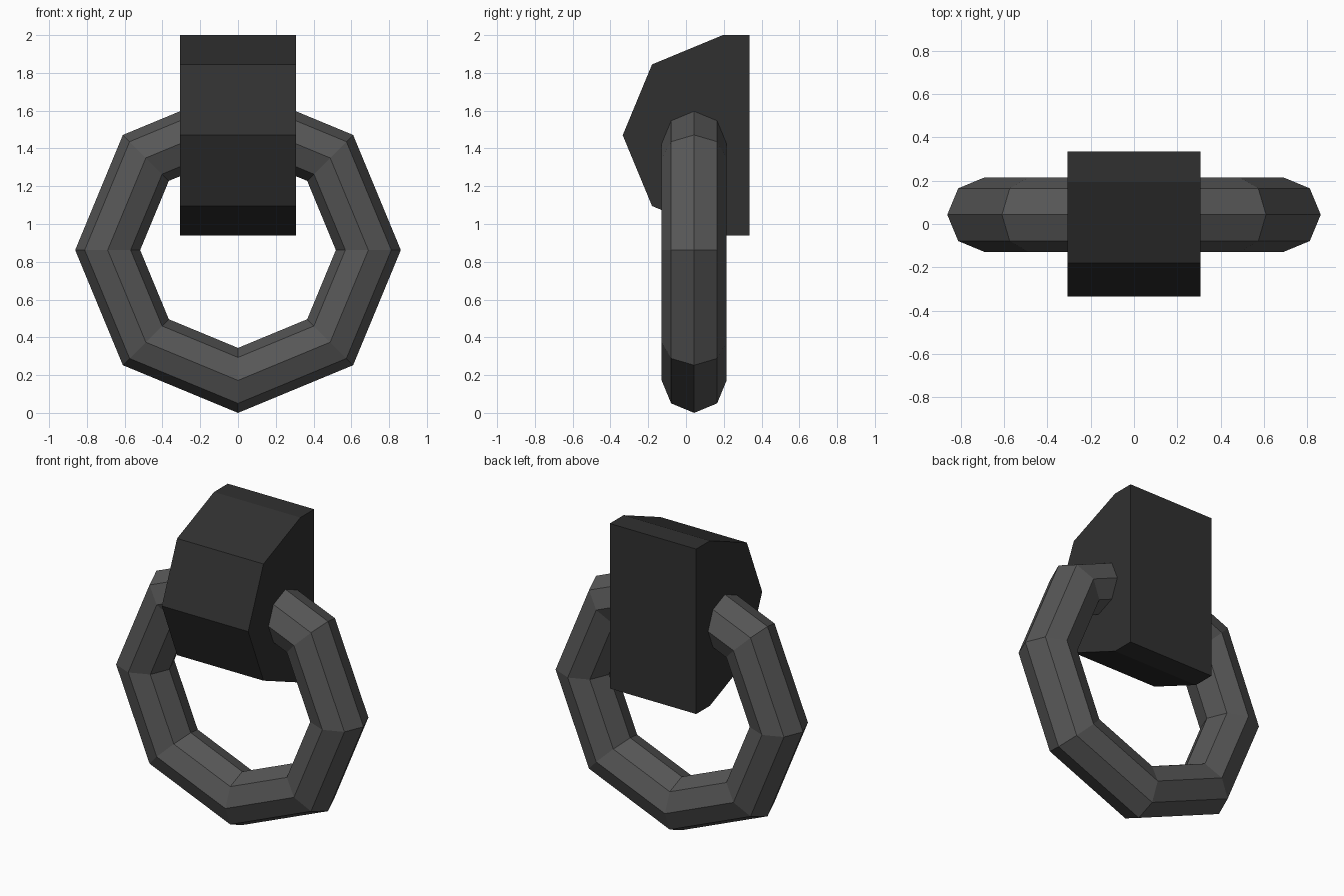
import bpy, bmesh, math

if "Cube" in bpy.data.objects:
    bpy.data.objects.remove(bpy.data.objects["Cube"])


def material(name, value):
    m = bpy.data.materials.new(name)
    m.diffuse_color = (value, value, value, 1)
    m.use_nodes = True
    m.node_tree.nodes["Principled BSDF"].inputs["Base Color"].default_value = m.diffuse_color
    return m


def finish(bm, name, mat):
    bmesh.ops.recalc_face_normals(bm, faces=bm.faces)
    me = bpy.data.meshes.new(name)
    bm.to_mesh(me)
    bm.free()
    me.materials.append(mat)
    ob = bpy.data.objects.new(name, me)
    bpy.context.collection.objects.link(ob)
    return ob


dark_iron = material("dark_iron", 0.030)
grey_iron = material("grey_iron", 0.094)

# Wall mount: half octagon profile with a flat back, extruded along x
W, CY, CZ, R = 0.307, 0.195, 1.47, 0.53
profile = [(CY - R * math.sin(a), CZ + R * math.cos(a))
           for a in (i * math.pi / 4 for i in range(5))]
profile += [(0.335, CZ - R), (0.335, CZ + R)]
bm = bmesh.new()
face = bm.faces.new([bm.verts.new((-W, y, z)) for y, z in profile])
ext = bmesh.ops.extrude_face_region(bm, geom=[face])
for v in ext["geom"]:
    if isinstance(v, bmesh.types.BMVert):
        v.co.x = W
finish(bm, "wall_mount", dark_iron)

# Hanging ring: eight-sided torus with an eight-sided section
N, MAJOR, MINOR, RY = 8, 0.69, 0.172, 0.043
bm = bmesh.new()
loops = []
for i in range(N):
    a = 2 * math.pi * i / N
    loop = []
    for j in range(N):
        b = 2 * math.pi * j / N
        r = MAJOR + MINOR * math.cos(b)
        loop.append(bm.verts.new((r * math.sin(a), RY + MINOR * math.sin(b),
                                  MAJOR + MINOR + r * math.cos(a))))
    loops.append(loop)
for i in range(N):
    p, q = loops[i], loops[(i + 1) % N]
    for j in range(N):
        k = (j + 1) % N
        bm.faces.new((p[j], p[k], q[k], q[j]))
finish(bm, "hanging_ring", grey_iron)
